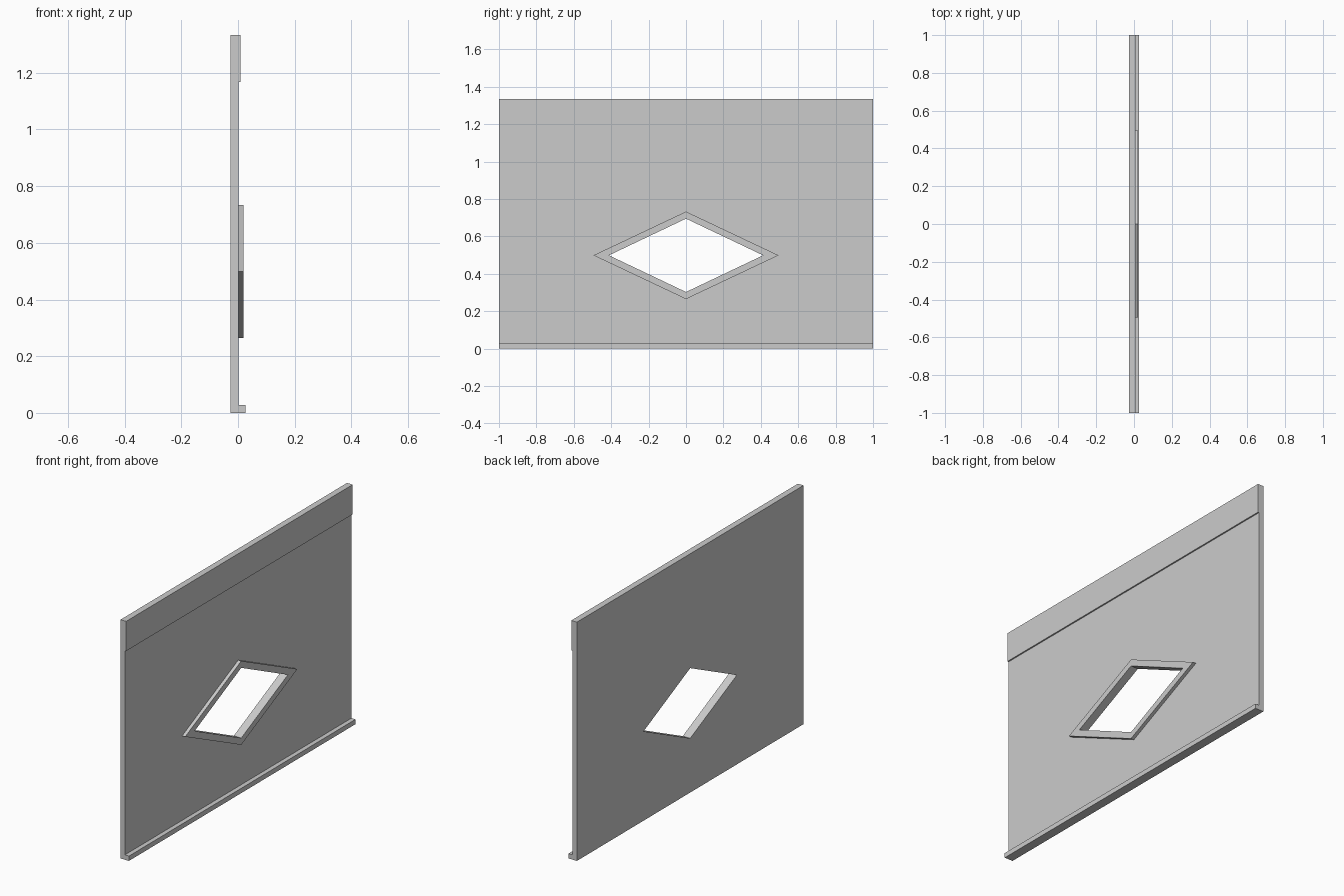
import bpy, bmesh

if "Cube" in bpy.data.objects:
    bpy.data.objects.remove(bpy.data.objects["Cube"])

HALF = 1.0        # half length of the panel
X0 = -0.026       # back face
XF = 0.001        # front face of the wall sheet
ZC = 0.499        # centre height of the window


def slab(name, loops, x0, x1):
    """Flat outline in the y-z plane (extra loops are holes), given thickness along x."""
    bm = bmesh.new()
    edges = []
    for loop in loops:
        vs = [bm.verts.new((x0, y, z)) for y, z in loop]
        edges += [bm.edges.new((vs[i], vs[(i + 1) % len(vs)])) for i in range(len(vs))]
    bmesh.ops.triangle_fill(bm, edges=edges, use_beauty=True)
    ext = bmesh.ops.extrude_face_region(bm, geom=bm.faces[:], use_keep_orig=True)
    moved = [v for v in ext["geom"] if isinstance(v, bmesh.types.BMVert)]
    bmesh.ops.translate(bm, verts=moved, vec=(x1 - x0, 0, 0))
    bmesh.ops.recalc_face_normals(bm, faces=bm.faces[:])
    mesh = bpy.data.meshes.new(name)
    bm.to_mesh(mesh)
    bm.free()
    obj = bpy.data.objects.new(name, mesh)
    bpy.context.collection.objects.link(obj)
    return obj


def rect(z0, z1):
    return [(-HALF, z0), (HALF, z0), (HALF, z1), (-HALF, z1)]


def diamond(w, h):
    return [(-w, ZC), (0, ZC - h), (w, ZC), (0, ZC + h)]


opening = diamond(0.412, 0.196)

# Wall sheet with the diamond opening
slab("wall_panel", [rect(0.027, 1.168), opening], X0, XF)
# Thicker band along the top
slab("top_band", [rect(1.168, 1.334)], X0, 0.009)
# Projecting skirting along the bottom
slab("bottom_skirting", [rect(0, 0.027)], X0, 0.026)
# Raised diamond window frame
slab("window_frame", [diamond(0.495, 0.234), opening], XF, 0.020)
